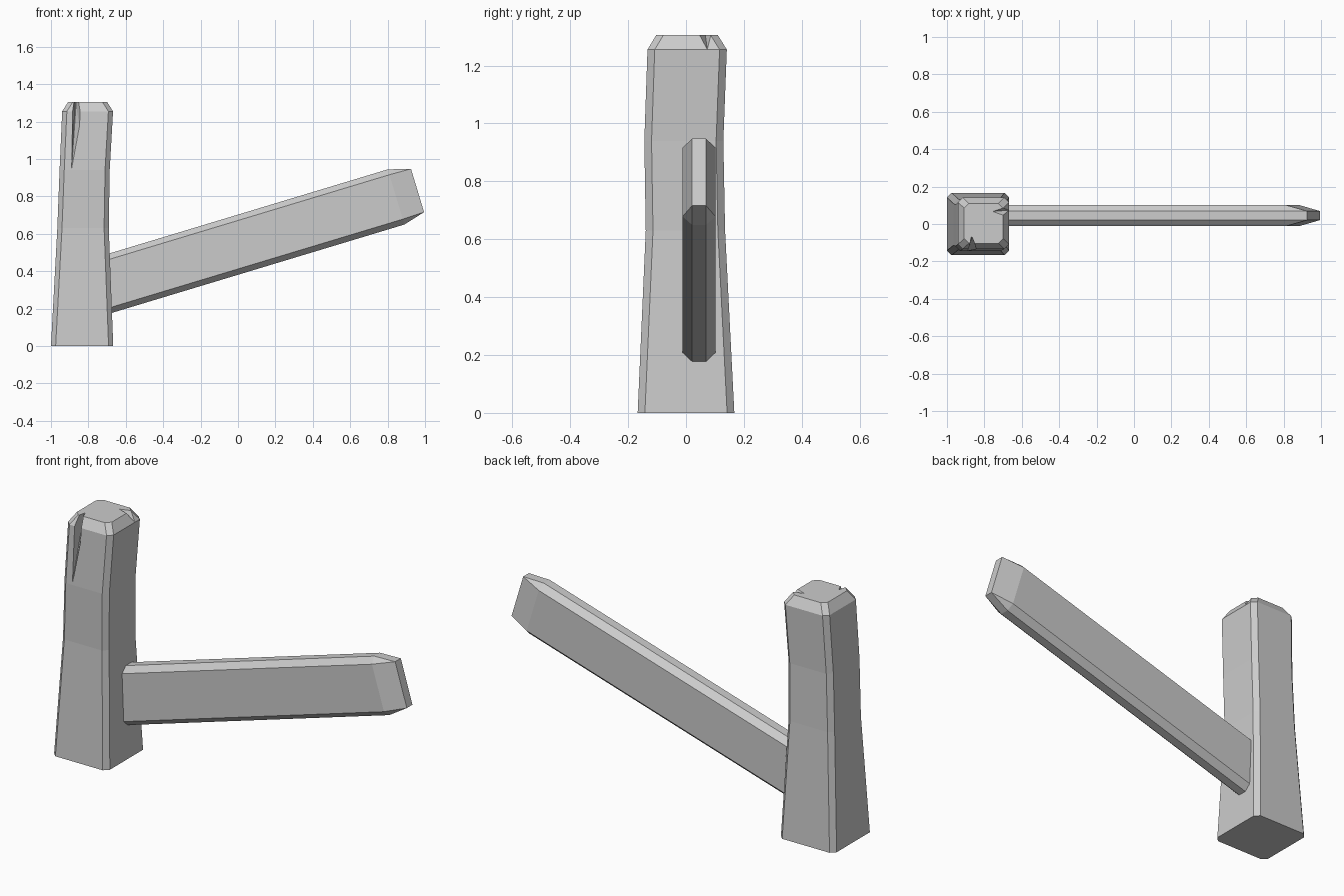
import bpy, bmesh
from mathutils import Vector

if "Cube" in bpy.data.objects:
    bpy.data.objects.remove(bpy.data.objects["Cube"])


def make_object(name, bm):
    bmesh.ops.recalc_face_normals(bm, faces=bm.faces[:])
    mesh = bpy.data.meshes.new(name)
    bm.to_mesh(mesh)
    bm.free()
    ob = bpy.data.objects.new(name, mesh)
    bpy.context.collection.objects.link(ob)
    return ob


def hull(name, points):
    bm = bmesh.new()
    for p in points:
        bm.verts.new(p)
    bmesh.ops.convex_hull(bm, input=bm.verts[:])
    bmesh.ops.dissolve_limit(bm, angle_limit=0.01, verts=bm.verts[:], edges=bm.edges[:])
    return make_object(name, bm)


def octagon(x0, x1, y0, y1, c, d):
    """Rectangle with its corners cut by c along the first axis, d along the second."""
    return [(x0 + c, y0), (x1 - c, y0), (x1, y0 + d), (x1, y1 - d),
            (x1 - c, y1), (x0 + c, y1), (x0, y1 - d), (x0, y0 + d)]


# Post: slightly bent, chamfered loft (z, x0, x1, y0, y1)
levels = [(0, -1.0, -.667, -.167, .167),
          (.63, -.966, -.691, -.139, .135),
          (.94, -.954, -.686, -.144, .129),
          (1.255, -.94, -.668, -.133, .141),
          (1.305, -.908, -.70, -.103, .11)]
bm = bmesh.new()
rings = [[bm.verts.new((x, y, z)) for x, y in octagon(x0, x1, y0, y1, .025, .025)]
         for z, x0, x1, y0, y1 in levels]
for a, b in zip(rings, rings[1:]):
    for i in range(8):
        j = (i + 1) % 8
        bm.faces.new((a[i], a[j], b[j], b[i]))
bm.faces.new(rings[0][::-1])
bm.faces.new(rings[-1])
post = make_object("post", bm)

# Splits chipped out of the post top
cutters = [
    hull("front_split_cutter", [(-.89, -.146, .94), (-.893, -.18, .94),
                                (-.893, -.18, 1.35), (-.82, -.18, 1.35),
                                (-.835, -.18, 1.1), (-.868, -.062, 1.35),
                                (-.866, -.07, 1.29)]),
    hull("side_split_cutter", [(-.755, .067, 1.305), (-.755, .067, 1.35),
                               (-.65, .075, 1.245), (-.65, .025, 1.31),
                               (-.65, .105, 1.31), (-.65, .025, 1.35),
                               (-.65, .105, 1.35)]),
]
for cutter in cutters:
    mod = post.modifiers.new(cutter.name, 'BOOLEAN')
    mod.operation = 'DIFFERENCE'
    mod.solver = 'EXACT'
    mod.object = cutter
bpy.context.view_layer.objects.active = post
post.select_set(True)
for cutter in cutters:
    bpy.ops.object.modifier_apply(modifier=cutter.name)
for cutter in cutters:
    bpy.data.objects.remove(cutter)

# Fallen rail: chamfered plank sloping up to a bevelled free end
axis = Vector((.957, 0, .289)).normalized()
up = Vector((-axis.z, 0, axis.x))
centre = Vector((.845, .045, .797))


def rail_point(along, y, h):
    return centre + axis * along + up * h + Vector((0, y, 0))


section = octagon(-.057, .057, -.154, .154, .033, .03)
points = [rail_point(s, y, h) for s in (-1.64, 0) for y, h in section]
points += [rail_point(.12, y, h) for y in (-.024, .024) for h in (-.121, .121)]
hull("fallen_rail", points)
